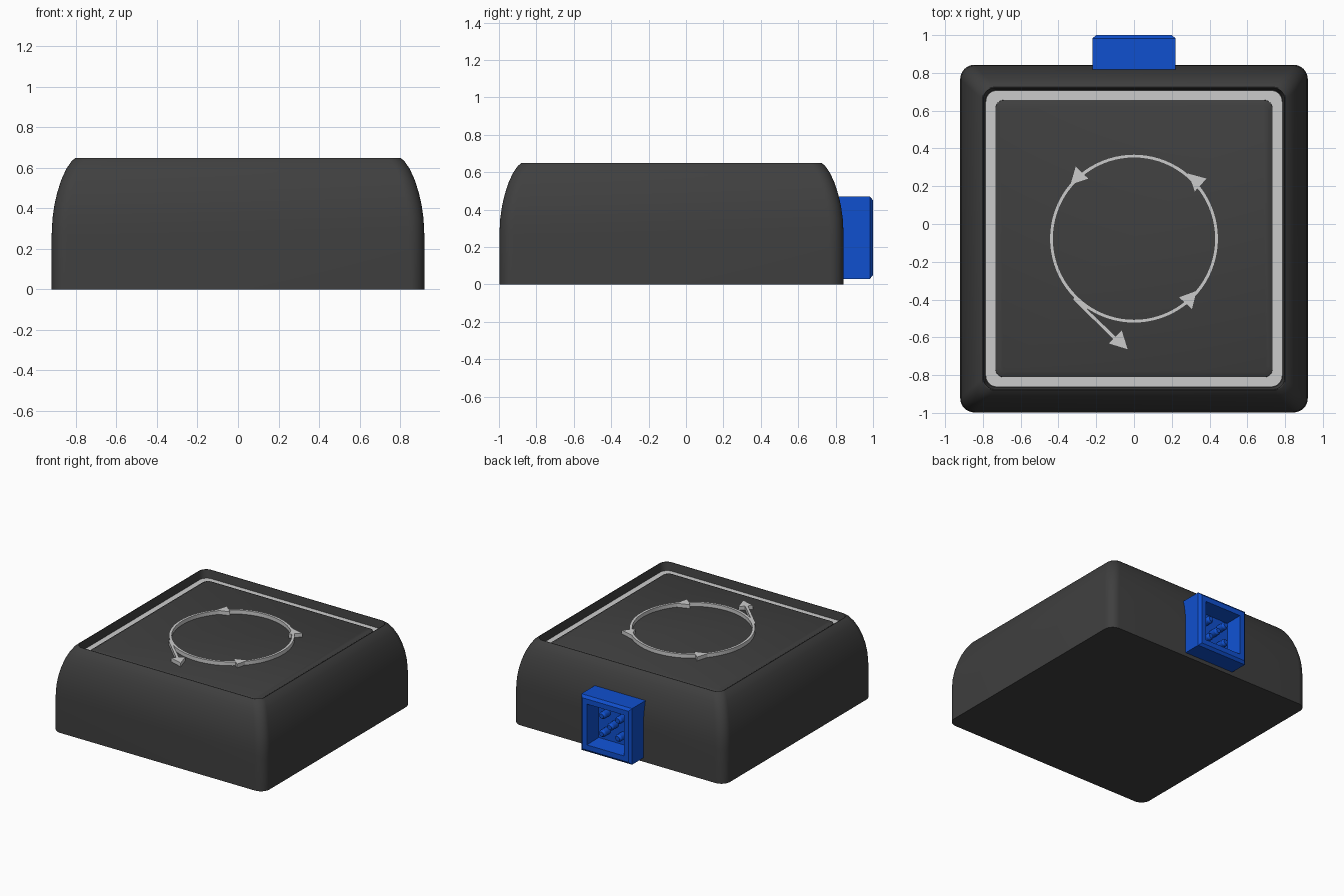
import bpy, bmesh, math
from mathutils import Vector

if "Cube" in bpy.data.objects:
    bpy.data.objects.remove(bpy.data.objects["Cube"])

CY = -0.0775          # centre of the case in y
PANEL_Z = 0.61        # height of the sunken top panel
SYM_Z = 0.64          # top of the raised symbols


def material(name, rgb):
    m = bpy.data.materials.new(name)
    m.diffuse_color = (*rgb, 1)
    m.use_nodes = True
    m.node_tree.nodes["Principled BSDF"].inputs["Base Color"].default_value = m.diffuse_color
    return m


dark = material("dark_plastic", (0.05, 0.05, 0.05))
blue = material("blue_plastic", (0.005, 0.08, 0.62))


def finish(name, bm, mat=None, loc=(0, 0, 0), rot=(0, 0, 0), smooth=True):
    bmesh.ops.recalc_face_normals(bm, faces=bm.faces[:])
    me = bpy.data.meshes.new(name)
    bm.to_mesh(me)
    bm.free()
    ob = bpy.data.objects.new(name, me)
    ob.location, ob.rotation_euler = loc, rot
    bpy.context.collection.objects.link(ob)
    if mat:
        me.materials.append(mat)
    if smooth:
        bpy.ops.object.select_all(action='DESELECT')
        ob.select_set(True)
        bpy.context.view_layer.objects.active = ob
        bpy.ops.object.shade_smooth_by_angle(angle=math.radians(30))
    return ob


def outline(half, r, seg):
    """Square outline with rounded corners; seg = 0 gives sharp corners."""
    pts = []
    for k in range(4):
        a0 = k * math.pi / 2
        cx = (half - r) * (1 if k in (0, 3) else -1)
        cy = (half - r) * (1 if k in (0, 1) else -1)
        for i in range(seg + 1):
            a = a0 + (i / seg * math.pi / 2 if seg else 0)
            pts.append((cx + r * math.cos(a), cy + r * math.sin(a)))
    return pts


def loft(name, sections, mat=None, seg=8, closed=False, **kw):
    """Bridge rounded squares given as (half width, height, corner radius)."""
    bm = bmesh.new()
    rings = [[bm.verts.new((x, y, z)) for x, y in outline(h, r, seg)]
             for h, z, r in sections]
    pairs = list(zip(rings, rings[1:]))
    if closed:
        pairs.append((rings[-1], rings[0]))
    else:
        bm.faces.new(rings[0])
        bm.faces.new(rings[-1])
    for a, b in pairs:
        for i in range(len(a)):
            j = (i + 1) % len(a)
            bm.faces.new((a[i], a[j], b[j], b[i]))
    return finish(name, bm, mat, **kw)


def prism(name, pts, z0=PANEL_Z - 0.005, z1=SYM_Z):
    bm = bmesh.new()
    f = bm.faces.new([bm.verts.new((x, y, z0)) for x, y in pts])
    top = bmesh.ops.extrude_face_region(bm, geom=[f])["geom"]
    bmesh.ops.translate(bm, vec=(0, 0, z1 - z0),
                        verts=[v for v in top if isinstance(v, bmesh.types.BMVert)])
    return finish(name, bm, smooth=False)


def arrow_head(name, tip, angle, length=0.095, width=0.1):
    d = Vector((math.cos(angle), math.sin(angle)))
    n = Vector((-d.y, d.x)) * width / 2
    tip = Vector(tip)
    base = tip - d * length
    prism(name, [tip, base + n, base - n])


# Case: domed sides, sharp rim, sunken floor
loft("case", [(0.92, 0, 0.075), (0.92, 0.27, 0.075), (0.916, 0.35, 0.075),
              (0.906, 0.42, 0.075), (0.892, 0.48, 0.074), (0.873, 0.54, 0.072),
              (0.848, 0.595, 0.07), (0.822, 0.633, 0.066), (0.802, 0.65, 0.062),
              (0.798, 0.65, 0.06), (0.787, 0.58, 0.06)], dark, loc=(0, CY, 0))

# Light strip around the panel
loft("light_strip", [(0.785, 0.575, 0.06), (0.785, 0.59, 0.06),
                     (0.732, 0.59, 0.045), (0.732, 0.575, 0.045)],
     closed=True, loc=(0, CY, 0))

# Top panel with a chamfered edge
loft("top_panel", [(0.735, 0.575, 0.045), (0.733, 0.598, 0.045),
                   (0.71, PANEL_Z, 0.035)], dark, loc=(0, CY, 0))

# Raised circle (all corner radius, no straight part)
R0, R1 = 0.427, 0.447
loft("circle_symbol", [(R1, PANEL_Z - 0.005, R1), (R1, SYM_Z, R1),
                       (R0, SYM_Z, R0), (R0, PANEL_Z - 0.005, R0)],
     seg=20, closed=True, loc=(0, CY, 0))

# Arrow heads running anticlockwise round the circle
for i, (tip, ang) in enumerate([((0.285, 0.27), 137), ((-0.34, 0.205), 226),
                                ((0.335, -0.35), 48)]):
    arrow_head(f"arrow_head_{i + 1}", tip, math.radians(ang))

# Exit arrow leaving the circle on a tangent
prism("exit_line", [(-0.315, -0.385), (-0.075, -0.615), (-0.09, -0.63), (-0.325, -0.4)])
arrow_head("exit_arrow_head", (-0.03, -0.667), math.radians(-45), 0.1, 0.105)

# Hollow socket on the back
TURN = (-math.pi / 2, 0, 0)
loft("socket", [(0.22, 0.78, 0), (0.22, 0.983, 0), (0.2, 1.0, 0),
                (0.16, 1.0, 0), (0.145, 0.875, 0)], blue, seg=0,
     loc=(0, 0, 0.25), rot=TURN, smooth=False)

# Pins inside the socket
for i, (x, z) in enumerate([(-0.07, -0.07), (0.07, -0.07), (0, 0),
                            (-0.07, 0.07), (0.07, 0.07)]):
    loft(f"socket_pin_{i + 1}", [(0.028, 0.87, 0.028), (0.028, 0.935, 0.028),
                                 (0.018, 0.95, 0.018)], blue, seg=4,
         loc=(x, 0, 0.25 + z), rot=TURN)
